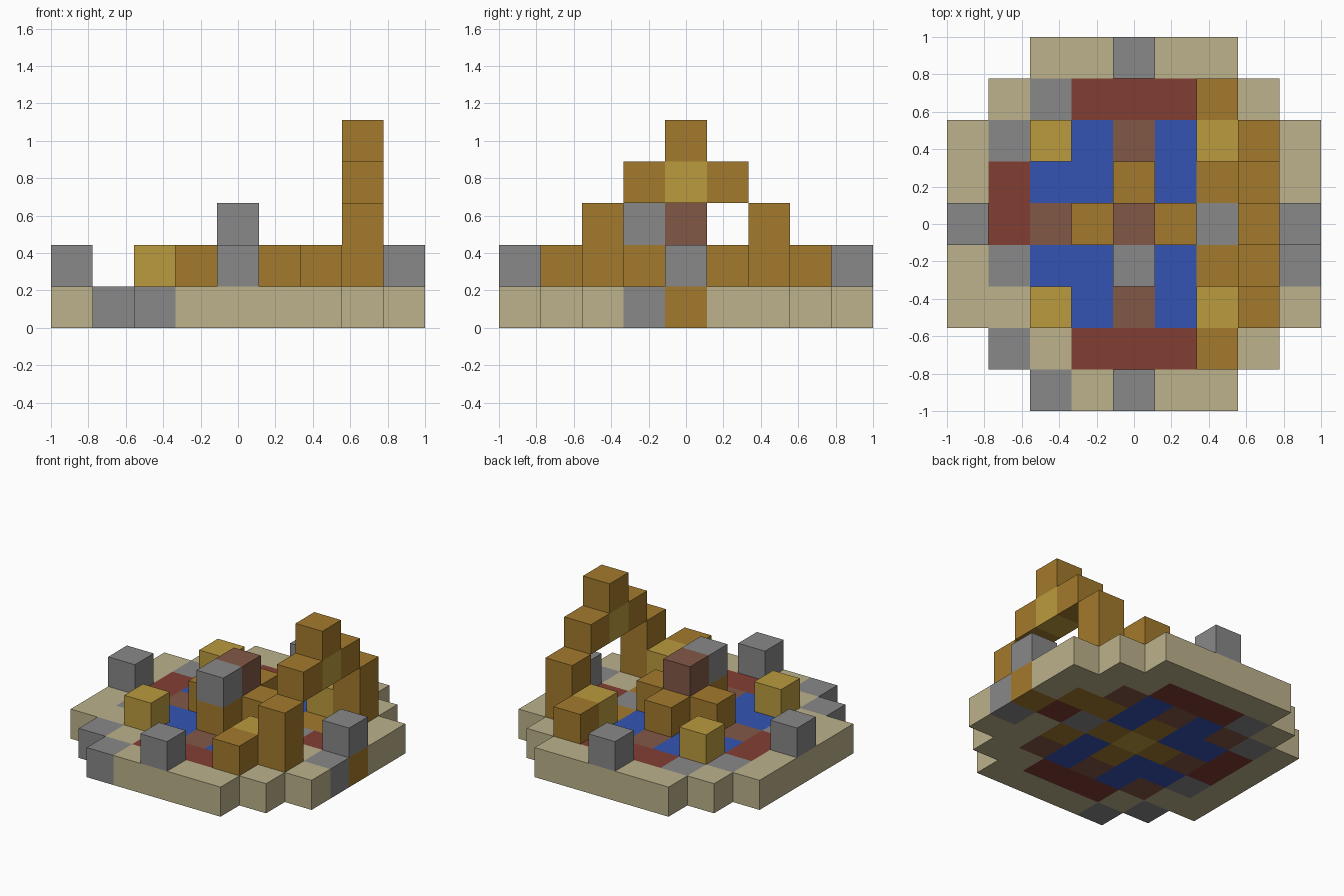
import bpy
import bmesh
from mathutils import Vector

cube = bpy.data.objects.get("Cube")
if cube:
    bpy.data.objects.remove(cube, do_unlink=True)

CELL = 2 / 9


def srgb(r, g, b):
    return tuple((c / 255 / 12.92) if c < 11 else ((c / 255 + 0.055) / 1.055) ** 2.4
                 for c in (r, g, b)) + (1.0,)


def make_material(name, color):
    m = bpy.data.materials.new(name)
    m.use_nodes = True
    m.diffuse_color = color
    bsdf = next(n for n in m.node_tree.nodes if n.type == "BSDF_PRINCIPLED")
    bsdf.inputs["Base Color"].default_value = color
    bsdf.inputs["Roughness"].default_value = 0.9
    return m


MATS = {
    "T": make_material("sandstone", srgb(188, 178, 139)),
    "G": make_material("grey_stone", srgb(136, 136, 136)),
    "B": make_material("ochre_brick", srgb(163, 122, 44)),
    "Y": make_material("gold", srgb(187, 155, 62)),
    "R": make_material("red_clay", srgb(130, 62, 52)),
    "C": make_material("brown_clay", srgb(130, 88, 70)),
    "W": make_material("water_blue", srgb(52, 84, 180)),
}


def build_blocks(name, cells):
    """Make one object from {(column, row, level): colour key}, skipping buried faces."""
    keys = sorted(set(cells.values()))
    bm = bmesh.new()
    axes = [Vector((1, 0, 0)), Vector((0, 1, 0)), Vector((0, 0, 1))]
    for cell, key in cells.items():
        mid = Vector((cell[0] - 4, cell[1] - 4, cell[2] + 0.5))
        for k in range(3):
            n, u, v = axes[k], axes[(k + 1) % 3], axes[(k + 2) % 3]
            for side in (1, -1):
                if tuple(int(c + side * d) for c, d in zip(cell, n)) in cells:
                    continue
                ring = [(-1, -1), (1, -1), (1, 1), (-1, 1)][::side]
                face = bm.faces.new([bm.verts.new((mid + (n * side + u * a + v * b) / 2) * CELL)
                                     for a, b in ring])
                face.material_index = keys.index(key)
    bmesh.ops.remove_doubles(bm, verts=bm.verts, dist=0.001)
    mesh = bpy.data.meshes.new(name)
    bm.to_mesh(mesh)
    bm.free()
    for key in keys:
        mesh.materials.append(MATS[key])
    obj = bpy.data.objects.new(name, mesh)
    bpy.context.scene.collection.objects.link(obj)


# Patterned floor, back row first
FLOOR = [
    "..TTTTT..",
    ".TGRRRTT.",
    "TGCWCWCTT",
    "TRWWBWBBT",
    "TRCBYBGRB",
    "TGWWBWBTG",
    "TTCWCWCTT",
    ".GTRRRTT.",
    "..GTTTT..",
]
build_blocks("floor", {(i, 8 - r, 0): key for r, row in enumerate(FLOOR)
                       for i, key in enumerate(row) if key != "."})

# Central fountain: a cross of bricks with two blocks left on top
fountain = {(4 + a, 4 + b, 1): "B" for a, b in [(0, 0), (1, 0), (-1, 0), (0, 1), (0, -1)]}
fountain.update({(4, 3, 2): "G", (4, 4, 2): "C"})
build_blocks("fountain", fountain)

# Four gold corner blocks around the pools
for side_x, i in (("right", 2), ("left", 6)):
    for side_y, j in (("front", 2), ("back", 6)):
        build_blocks(f"{side_y}_{side_x}_pool_block", {(i, j, 1): "Y"})

# Grey marker stones at the middle of each edge
for name, i, j in (("front", 4, 0), ("back", 4, 8), ("right", 0, 4), ("left", 8, 4)):
    build_blocks(f"{name}_marker_stone", {(i, j, 1): "G"})

# Stepped arch on the left side
for name, s in (("front", -1), ("back", 1)):
    build_blocks(f"{name}_arch_foot", {(6, 4 + 3 * s, 1): "B"})
    build_blocks(f"{name}_arch_pillar", {(7, 4 + 2 * s, z): "B" for z in (1, 2)})
build_blocks("arch_top", {(7, 3, 3): "B", (7, 4, 3): "Y", (7, 5, 3): "B", (7, 4, 4): "B"})
